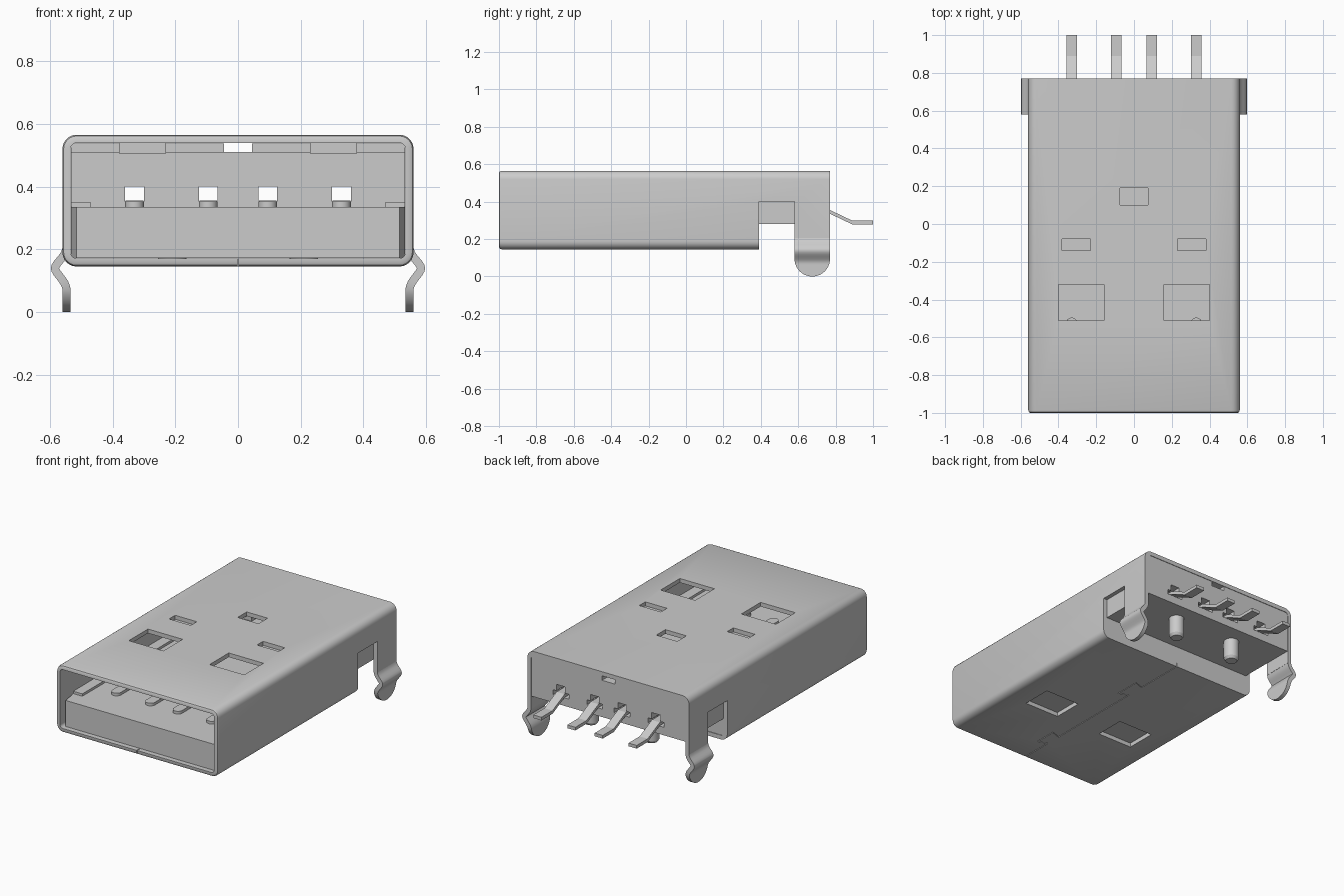
import bpy, bmesh, math
from mathutils import Vector

if "Cube" in bpy.data.objects:
    bpy.data.objects.remove(bpy.data.objects["Cube"], do_unlink=True)

grey = bpy.data.materials.new("metal_grey")
grey.use_nodes = True
grey.diffuse_color = (0.6, 0.6, 0.6, 1)
grey.node_tree.nodes["Principled BSDF"].inputs["Base Color"].default_value = (0.6, 0.6, 0.6, 1)


def finish(name, bm):
    bmesh.ops.recalc_face_normals(bm, faces=bm.faces)
    me = bpy.data.meshes.new(name)
    bm.to_mesh(me)
    bm.free()
    me.materials.append(grey)
    ob = bpy.data.objects.new(name, me)
    bpy.context.collection.objects.link(ob)
    return ob


def activate(ob):
    bpy.ops.object.select_all(action='DESELECT')
    ob.select_set(True)
    bpy.context.view_layer.objects.active = ob


def smooth(ob):
    activate(ob)
    bpy.ops.object.shade_smooth_by_angle(angle=math.radians(32))


def boxes(name, *ranges):
    """One object from boxes given as (x0, x1, y0, y1, z0, z1)."""
    bm = bmesh.new()
    for x0, x1, y0, y1, z0, z1 in ranges:
        for v in bmesh.ops.create_cube(bm, size=1)["verts"]:
            v.co = Vector((x1 if v.co.x > 0 else x0, y1 if v.co.y > 0 else y0,
                           z1 if v.co.z > 0 else z0))
    return finish(name, bm)


def prism(name, outline, depth):
    """Solid between a closed outline of 3D points and its copy moved by depth."""
    bm = bmesh.new()
    near = [bm.verts.new(p) for p in outline]
    far = [bm.verts.new(Vector(p) + Vector(depth)) for p in outline]
    bm.faces.new(near)
    bm.faces.new(far[::-1])
    for i in range(len(near)):
        bm.faces.new((near[i - 1], near[i], far[i], far[i - 1]))
    return finish(name, bm)


def cut(ob, cutter):
    """Subtract the cutter, trying the next solver if one leaves nothing."""
    uncut = ob.data.copy()
    for solver in ('EXACT', 'MANIFOLD', 'FLOAT'):
        activate(ob)
        mod = ob.modifiers.new("cut", 'BOOLEAN')
        mod.operation, mod.solver, mod.object = 'DIFFERENCE', solver, cutter
        bpy.ops.object.modifier_apply(modifier=mod.name)
        if len(ob.data.polygons):
            break
        ob.data = uncut.copy()
    bpy.data.objects.remove(cutter, do_unlink=True)


def both(x0, x1, *rest):
    return [(x0, x1, *rest), (-x1, -x0, *rest)]


# Metal shell: rounded tube with a softened front lip
HALF_W, BOTTOM, TOP, BACK, WALL = 0.56, 0.145, 0.565, 0.77, 0.026


def ring(bm, y, inset, radius):
    loop = []
    for corner, (sx, sz) in enumerate([(1, 1), (-1, 1), (-1, -1), (1, -1)]):
        cx = sx * (HALF_W - inset - radius)
        cz = (BOTTOM + TOP) / 2 + sz * ((TOP - BOTTOM) / 2 - inset - radius)
        for i in range(7):
            a = (corner + i / 6) * math.pi / 2
            loop.append(bm.verts.new((cx + radius * math.cos(a), y, cz + radius * math.sin(a))))
    return loop


bm = bmesh.new()
loops = [ring(bm, *r) for r in [(-1, 0.012, 0.033), (-0.996, 0.004, 0.041), (-0.985, 0, 0.045),
                                (BACK, 0, 0.045), (BACK, WALL, 0.019), (-1, WALL, 0.019)]]
for a, b in zip(loops, loops[1:] + loops[:1]):
    for i in range(len(a)):
        j = (i + 1) % len(a)
        bm.faces.new((a[i], a[j], b[j], b[i]))
shell = finish("metal_shell", bm)

# Open underside and side notches at the rear
cut(shell, boxes("rear_cut", (-1, 1, 0.39, 0.58, 0, 0.40)))
cut(shell, boxes("tab_cut", (-1, 1, 0.57, 1, 0, 0.20)))
# Windows in the top and bottom
cut(shell, boxes("window_cut", *both(0.16, 0.40, -0.51, -0.32, 0.1, 0.6),
                 *both(0.23, 0.38, -0.14, -0.08, 0.5, 0.6),
                 (-0.073, 0.073, 0.10, 0.19, 0.5, 0.6)))

# Interlocking seam along the bottom
path = [Vector((0, -1.1))]
for y0, y1 in [(-0.79, -0.69), (-0.05, 0.07)]:
    path += [Vector(p) for p in ((0, y0), (0.06, y0 - 0.02), (0.06, y1 + 0.02), (0, y1))]
path.append(Vector((0, 0.5)))
left, right = [], []
for i, p in enumerate(path):
    d0 = (p - path[i - 1]).normalized() if i else Vector((0, 1))
    d1 = (path[i + 1] - p).normalized() if i < len(path) - 1 else Vector((0, 1))
    n0, n1 = Vector((-d0.y, d0.x)), Vector((-d1.y, d1.x))
    miter = (n0 + n1) * 0.002 / (1 + n0.dot(n1))
    left.append((*(p + miter), 0.1))
    right.append((*(p - miter), 0.1))
cut(shell, prism("seam_cut", left + right[::-1], (0, 0, 0.09)))
smooth(shell)

# Plastic tongue, narrowed at the front, with raised side rails
prism("tongue", [(-0.515, -0.97, 0.172), (0.515, -0.97, 0.172), (0.533, -0.87, 0.172),
                 (0.533, 0.388, 0.172), (-0.533, 0.388, 0.172), (-0.533, -0.87, 0.172)],
      (0, 0, 0.163))
boxes("tongue_rails", *both(0.47, 0.533, -0.87, 0.12, 0.30, 0.35))

# Plastic rear block, stepped at the front, with contact passages and a top channel
PINS = (-0.33, -0.095, 0.095, 0.33)
block = boxes("rear_block", (-0.533, 0.533, 0.10, 0.768, 0.28, 0.538))
cut(block, boxes("step_cut", (-1, 1, 0, 0.20, 0.51, 0.6)))
cut(block, boxes("passage_cut", *[(x - 0.03, x + 0.03, 0, 1, 0.336, 0.40) for x in PINS],
                 (-0.045, 0.045, 0.15, 1, 0.51, 0.6)))
cut(block, boxes("slot_cut", *[(x - 0.055, x + 0.055, 0.70, 1, 0.33, 0.36) for x in PINS]))

# Lugs pressed down below the small windows
boxes("top_lugs", *both(0.23, 0.38, -0.14, -0.08, 0.505, 0.54))

for n, x in enumerate(PINS, 1):
    # Round-ended contact pad on the tongue
    pts = []
    for i in range(18):
        a = math.pi * (i % 9) / 8 + (math.pi if i > 8 else 0)
        pts.append((x + 0.03 * math.cos(a), (-0.525 if i < 9 else -0.73) + 0.03 * math.sin(a), 0.33))
    smooth(prism(f"contact_pad_{n}", pts, (0, 0, 0.022)))
    # Bent solder pin at the back
    line = [(0.11, 0.335), (0.77, 0.335), (0.89, 0.278), (1.0, 0.278)]
    pts = [(x - 0.028, y, z) for y, z in line]
    pts += [(x - 0.028, y, z + 0.02) for y, z in reversed(line)]
    prism(f"solder_pin_{n}", pts, (0.056, 0, 0))

# Locating pegs under the rear block, narrowed at the tip
for side, x in (("left", 0.21), ("right", -0.21)):
    bm = bmesh.new()
    for r1, r2, z, h in [(0.045, 0.045, 0.225, 0.115), (0.034, 0.045, 0.159, 0.017)]:
        new = bmesh.ops.create_cone(bm, cap_ends=True, segments=24, radius1=r1, radius2=r2, depth=h)
        bmesh.ops.translate(bm, verts=new["verts"], vec=(x, 0.64, z))
    smooth(finish(side + "_peg", bm))

# Bowed board legs with round ends, one on each side
R, MID = 0.095, 0.675


def leg_x(z):
    keys = [(0.0, 0.56), (0.07, 0.56), (0.14, 0.597), (0.205, 0.56)]
    for (z0, x0), (z1, x1) in zip(keys, keys[1:]):
        if z <= z1:
            t = (z - z0) / (z1 - z0)
            return x0 + (x1 - x0) * t * t * (3 - 2 * t)
    return keys[-1][1]


rows = [(R - R * math.cos(a), R * math.sin(a)) for a in [0.06 + i * 0.1 for i in range(16)]]
rows += [(R + 0.11 * i / 10, R) for i in range(1, 11)]
for side, s in (("left", 1), ("right", -1)):
    bm = bmesh.new()
    inner, outer = [], []
    for z, w in rows:
        for store, off in ((inner, WALL), (outer, 0)):
            slope = (leg_x(z + 0.003) - leg_x(max(z - 0.003, 0))) / 0.006
            k = off / math.hypot(1, slope)
            store.append([bm.verts.new((s * (leg_x(z) - k), MID + e * w, max(0, z + k * slope)))
                          for e in (-1, 1)])
    for i in range(len(rows) - 1):
        a, b, c, d = inner[i], inner[i + 1], outer[i], outer[i + 1]
        for quad in [(a[0], a[1], b[1], b[0]), (c[0], d[0], d[1], c[1]),
                     (a[0], b[0], d[0], c[0]), (a[1], c[1], d[1], b[1])]:
            bm.faces.new(quad)
    for i in (0, -1):
        bm.faces.new((inner[i][0], inner[i][1], outer[i][1], outer[i][0]))
    smooth(finish(side + "_leg", bm))
